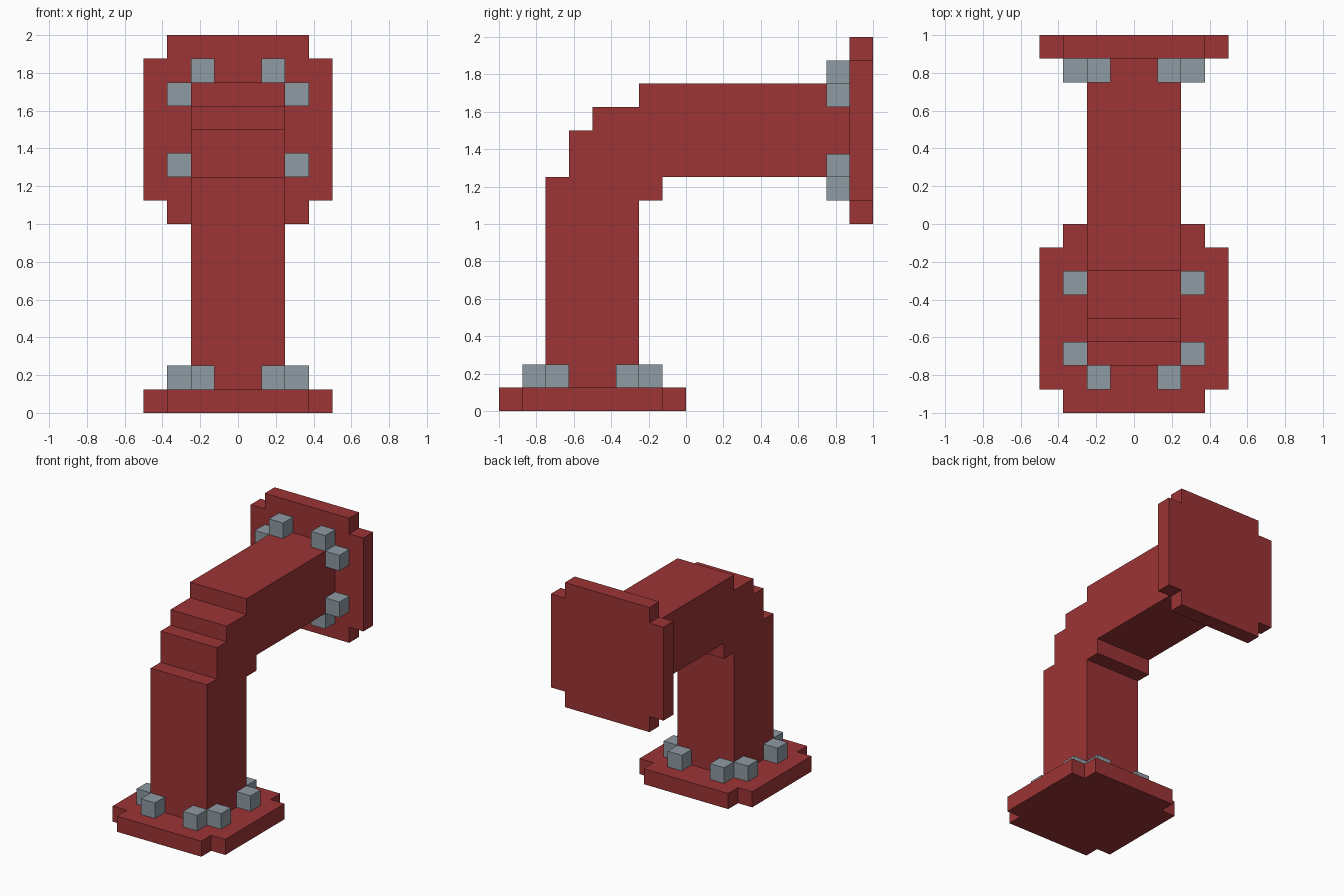
import bpy
import bmesh
from mathutils import Matrix, Vector

cube = bpy.data.objects.get("Cube")
if cube:
    bpy.data.objects.remove(cube, do_unlink=True)

U = 0.125  # block unit: plate thickness, bolt size and corner notch


def material(name, color):
    mat = bpy.data.materials.new(name)
    mat.use_nodes = True
    mat.diffuse_color = color
    mat.node_tree.nodes["Principled BSDF"].inputs["Base Color"].default_value = color
    return mat


red = material("pipe red", (0.333, 0.034, 0.035, 1))
steel = material("bolt grey", (0.275, 0.328, 0.366, 1))


def add_object(name, bm, mat, matrix=Matrix()):
    bmesh.ops.recalc_face_normals(bm, faces=bm.faces)
    mesh = bpy.data.meshes.new(name)
    bm.to_mesh(mesh)
    bm.free()
    mesh.materials.append(mat)
    obj = bpy.data.objects.new(name, mesh)
    obj.matrix_world = matrix
    bpy.context.collection.objects.link(obj)


def extruded(points, vector):
    """Solid made by extruding a closed outline along a vector."""
    bm = bmesh.new()
    face = bm.faces.new([bm.verts.new(p) for p in points])
    geom = bmesh.ops.extrude_face_region(bm, geom=[face], use_keep_orig=True)["geom"]
    verts = [g for g in geom if isinstance(g, bmesh.types.BMVert)]
    bmesh.ops.translate(bm, verts=verts, vec=Vector(vector))
    return bm


# Stepped elbow pipe: side profile (y, z) extruded across the width
profile = [(-0.75, 0.125), (-0.75, 1.25), (-0.625, 1.25), (-0.625, 1.5),
           (-0.5, 1.5), (-0.5, 1.625), (-0.25, 1.625), (-0.25, 1.75),
           (0.875, 1.75), (0.875, 1.25), (-0.125, 1.25), (-0.125, 1.125),
           (-0.25, 1.125), (-0.25, 0.125)]
add_object("elbow_pipe", extruded([(-0.25, y, z) for y, z in profile], (0.5, 0, 0)), red)


def flange(prefix, matrix):
    """Square plate with notched corners and a ring of eight bolts, facing local +z."""
    a, b = 0.5, 0.375
    corner = [(a, b), (b, b), (b, a)]
    outline = []
    for sx, sy in ((1, 1), (-1, 1), (-1, -1), (1, -1)):
        # Reverse alternate corners so the outline keeps running the same way round
        for x, y in (corner if sx * sy > 0 else corner[::-1]):
            outline.append((sx * x, sy * y, 0))
    add_object(prefix + "_flange", extruded(outline, (0, 0, U)), red, matrix)

    bm = bmesh.new()
    for x, y in ((2.5 * U, 1.5 * U), (1.5 * U, 2.5 * U)):
        for sx in (-1, 1):
            for sy in (-1, 1):
                bmesh.ops.create_cube(
                    bm, size=U, matrix=Matrix.Translation((sx * x, sy * y, 1.5 * U)))
    add_object(prefix + "_bolts", bm, steel, matrix)


# Floor plate, and wall plate turned to face the front
flange("floor", Matrix.Translation((0, -0.5, 0)))
flange("wall", Matrix.Translation((0, 1, 1.5)) @ Matrix.Rotation(1.5707963268, 4, "X"))
